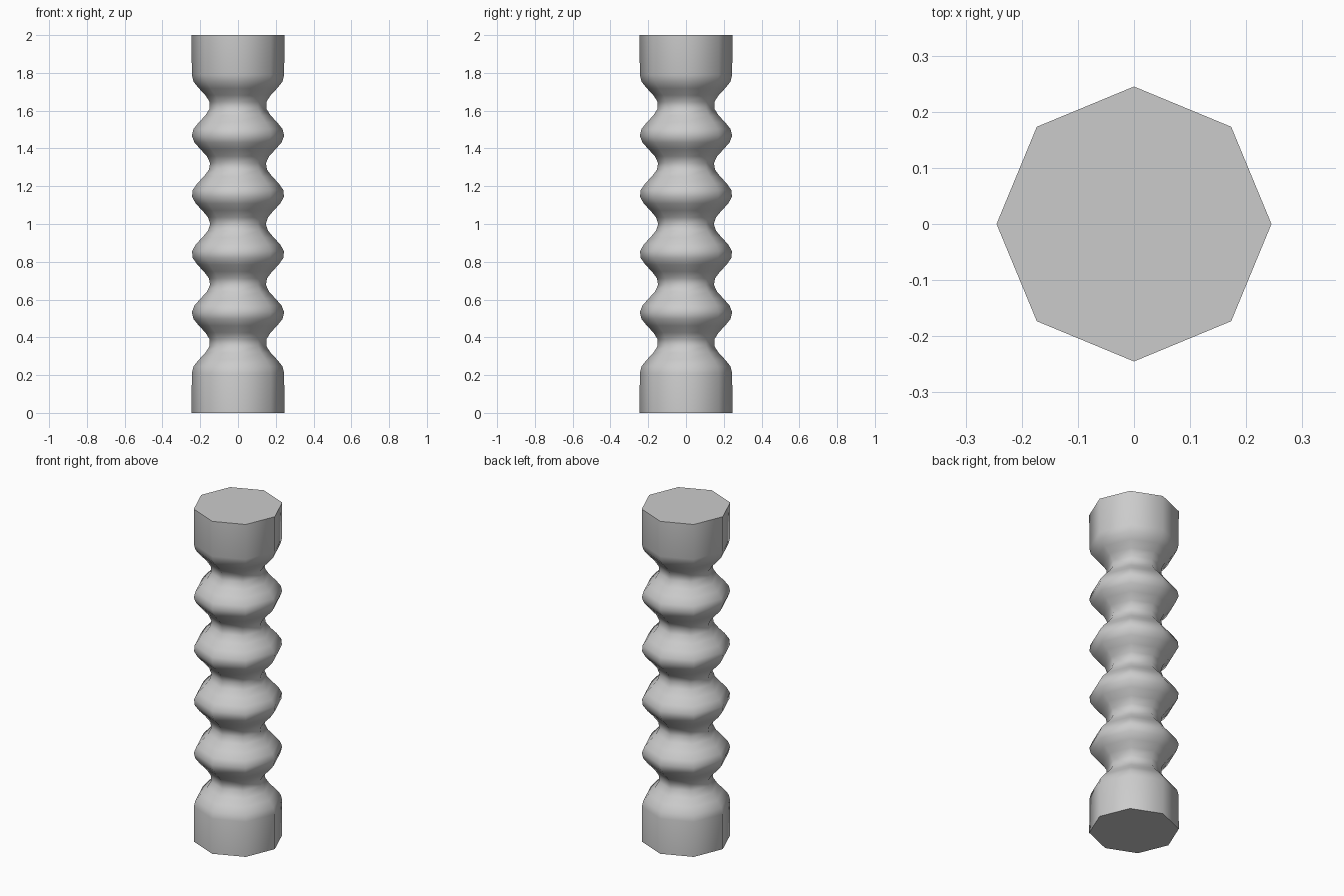
import bpy, bmesh, math

if "Cube" in bpy.data.objects:
    bpy.data.objects.remove(bpy.data.objects["Cube"])

SIDES = 8
MEAN_R, WAVE = 0.196, 0.049
Z0, Z1, STEPS = 0.21, 1.79, 44

# Profile: straight ends with a cosine ripple between them
profile = [(MEAN_R + WAVE, 0.0)]
for i in range(STEPS + 1):
    z = Z0 + (Z1 - Z0) * i / STEPS
    profile.append((MEAN_R - WAVE * math.cos(20 * (z - 1)), z))
profile.append((MEAN_R + WAVE, 2.0))

# Stack octagonal rings along the profile
bm = bmesh.new()
rings = []
for r, z in profile:
    rings.append([bm.verts.new((r * math.cos(2 * math.pi * k / SIDES),
                                r * math.sin(2 * math.pi * k / SIDES), z))
                  for k in range(SIDES)])
for a, b in zip(rings, rings[1:]):
    for k in range(SIDES):
        n = (k + 1) % SIDES
        bm.faces.new((a[k], a[n], b[n], b[k]))

# End caps
bm.faces.new(rings[0][::-1])
bm.faces.new(rings[-1])

mesh = bpy.data.meshes.new("ribbed_column")
bm.to_mesh(mesh)
bm.free()
column = bpy.data.objects.new("ribbed_column", mesh)
bpy.context.collection.objects.link(column)

# Smooth sides, crisp cap edges
bpy.context.view_layer.objects.active = column
column.select_set(True)
bpy.ops.object.shade_smooth_by_angle(angle=math.radians(60))
